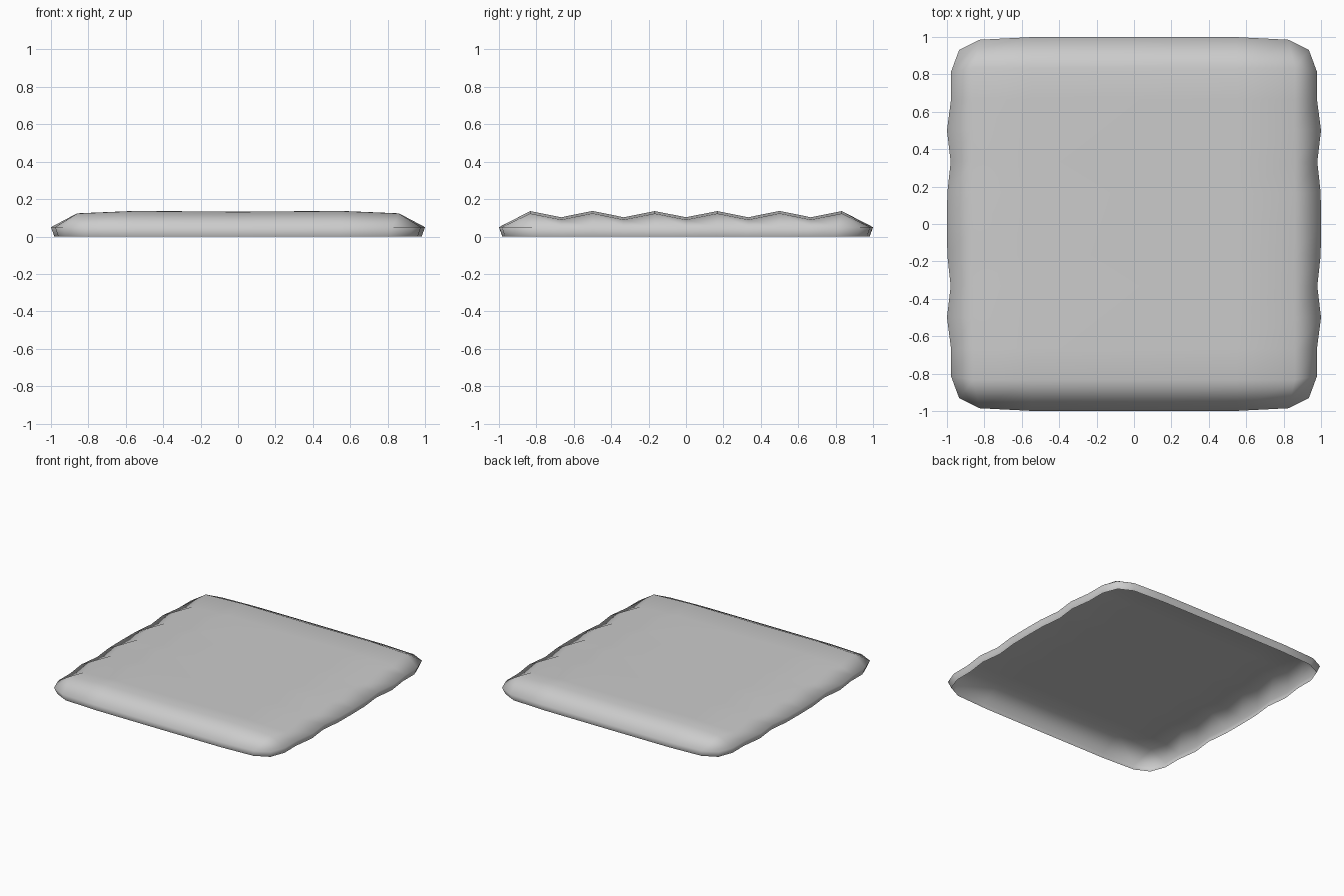
import bpy, bmesh

if "Cube" in bpy.data.objects:
    bpy.data.objects.remove(bpy.data.objects["Cube"])

# Half-profiles of the quilted pad: columns across x, rows along y
XH = [0.0, 0.55, 0.86, 1.0]
YH = [0.0, 0.167, 0.333, 0.5, 0.667, 0.833, 1.0]
ROW_Z = [0.102, 0.135, 0.102, 0.136, 0.102, 0.135, 0.05]     # valleys and ridges
COL_DZ = [-0.003, 0.001, -0.012]                            # crown falls off to the sides
EDGE_X = [1.0, 0.998, 0.98, 1.0, 0.978, 0.978, 0.935]       # scalloped side outline
END = [(0.0, 1.0), (0.55, 0.999), (0.825, 0.985), (0.935, 0.93)]  # front/back outline


def mirror(n):
    return range(-n + 1, n)


def point(i, j):
    a, b = abs(i), abs(j)
    sx, sy = (1 if i >= 0 else -1), (1 if j >= 0 else -1)
    if b == 6:
        x, y = END[a]
        z = 0.05
    elif a == 3:
        x, y, z = EDGE_X[b], (0.815 if b == 5 else YH[b]), 0.05
    else:
        x, y, z = XH[a], YH[b], ROW_Z[b] + COL_DZ[a]
    return sx * x, sy * y, z


bm = bmesh.new()
# Padded top sheet
grid = {(i, j): bm.verts.new(point(i, j)) for i in mirror(4) for j in mirror(7)}
for i in range(-3, 3):
    for j in range(-6, 6):
        bm.faces.new([grid[i, j], grid[i + 1, j], grid[i + 1, j + 1], grid[i, j + 1]])

# Side wall tucked in toward the open underside
rim = [e for e in bm.edges if e.is_boundary]
ext = bmesh.ops.extrude_edge_only(bm, edges=rim)
for v in [g for g in ext["geom"] if isinstance(g, bmesh.types.BMVert)]:
    v.co.x *= 0.982
    v.co.y *= 0.982
    v.co.z = 0.0
bmesh.ops.recalc_face_normals(bm, faces=bm.faces)
if sum(f.normal.z for f in bm.faces) < 0:
    bmesh.ops.reverse_faces(bm, faces=bm.faces)

me = bpy.data.meshes.new("quilted_pad")
bm.to_mesh(me)
bm.free()
pad = bpy.data.objects.new("quilted_pad", me)
bpy.context.collection.objects.link(pad)
for p in me.polygons:
    p.use_smooth = True
